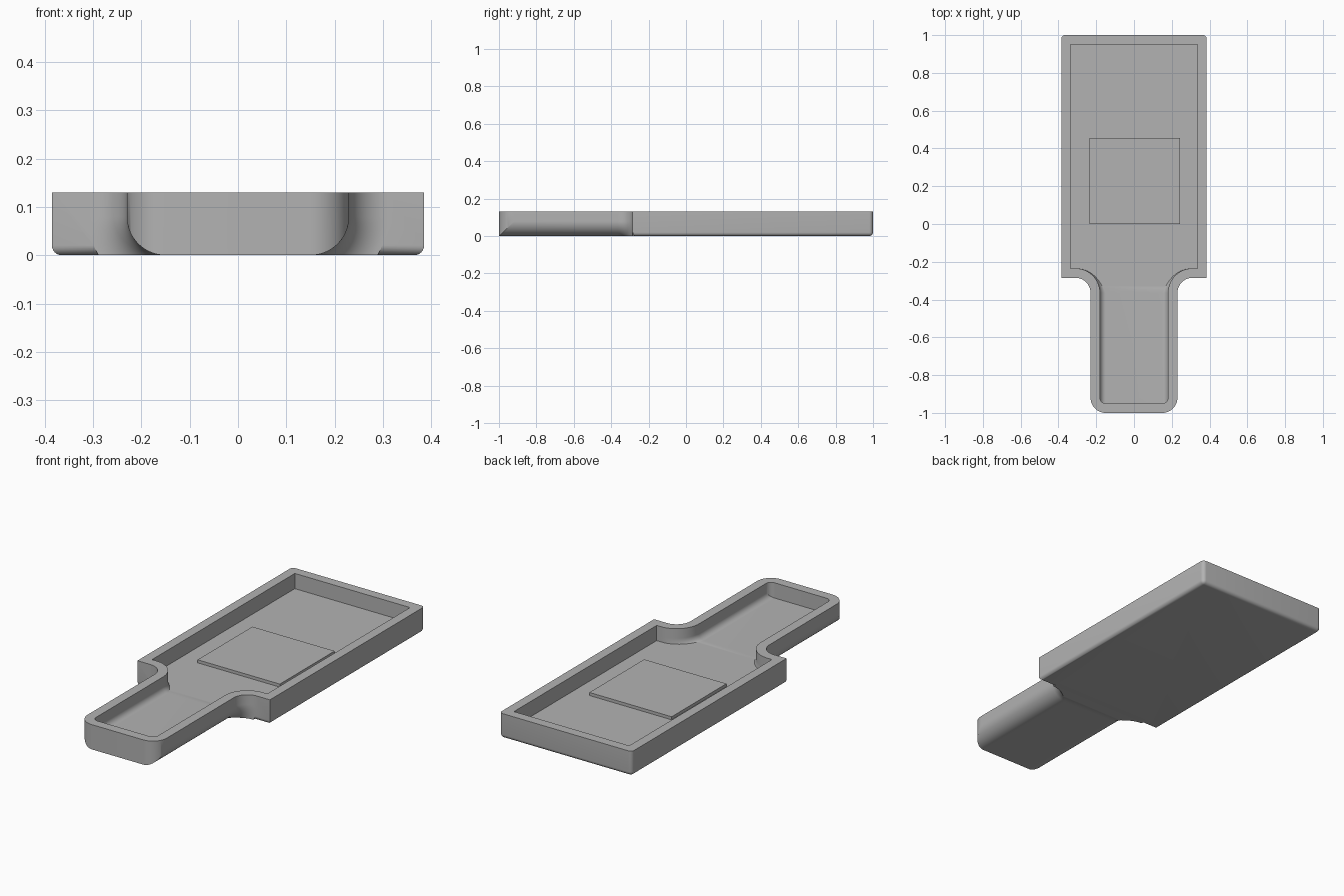
import bpy, bmesh, math

if "Cube" in bpy.data.objects:
    bpy.data.objects.remove(bpy.data.objects["Cube"], do_unlink=True)

TOP, WALL, ARC = 0.13, 0.05, 16
AXIS_X, AXIS_Z = 0.15, 0.08      # axis of the rounded lower edges of the handle

grey = bpy.data.materials.new("plain grey")
grey.use_nodes = True
colour = (0.45, 0.45, 0.45, 1)
grey.diffuse_color = colour
grey.node_tree.nodes["Principled BSDF"].inputs["Base Color"].default_value = colour


def finish(name, bm):
    bmesh.ops.recalc_face_normals(bm, faces=bm.faces)
    mesh = bpy.data.meshes.new(name)
    bm.to_mesh(mesh)
    bm.free()
    obj = bpy.data.objects.new(name, mesh)
    bpy.context.collection.objects.link(obj)
    mesh.materials.append(grey)
    return obj


def box(name, x0, x1, y0, y1, z0, z1, round_edges=0):
    bm = bmesh.new()
    bmesh.ops.create_cube(bm, size=1)
    for v in bm.verts:
        v.co = (x0 if v.co.x < 0 else x1, y0 if v.co.y < 0 else y1,
                z0 if v.co.z < 0 else z1)
    if round_edges:
        # Lower side and rear edges, and the two upright rear edges
        def rounded(e):
            a, b = (v.co for v in e.verts)
            low = a.z == b.z == z0 and not a.y == b.y == y0
            upright = a.z != b.z and a.y == y1
            return low or upright
        bmesh.ops.bevel(bm, geom=[e for e in bm.edges if rounded(e)],
                        offset=round_edges, segments=6, profile=0.5, affect='EDGES')
    return finish(name, bm)


def section(y, radius, limit, floor, top):
    """Cross-section: upright sides with rounded lower edges, cut at limit and floor."""
    start = math.acos(max(0, min(1, (limit - AXIS_X) / radius)))
    end = max(start, math.asin(min(1, (AXIS_Z - floor) / radius)))
    half = [(limit, top)]
    for i in range(ARC + 1):
        a = start + (end - start) * i / ARC
        half.append((AXIS_X + radius * math.cos(a), AXIS_Z - radius * math.sin(a)))
    return [(x, y, z) for x, z in half] + [(-x, y, z) for x, z in reversed(half)]


def handle(name, inset, floor, top):
    """Handle form: rounded front corners, straight run, flare into the tray."""
    r, flare = 0.08 - inset, 0.08 + inset
    front, back = -1 + inset, -0.285 + inset
    rings = []
    steps = [math.pi / 2 * i / ARC for i in range(ARC + 1)]
    for a in steps:
        rings.append(section(front + r * (1 - math.cos(a)), r,
                             AXIS_X + r * math.sin(a), floor, top))
    for a in steps:
        grow = r + flare * (1 - math.cos(a))
        rings.append(section(back - flare + flare * math.sin(a), grow,
                             AXIS_X + grow, floor, top))
    rings.append([(x, back + 0.06, z) for x, y, z in rings[-1]])
    bm = bmesh.new()
    loops = [[bm.verts.new(p) for p in ring] for ring in rings]
    n = len(loops[0])
    for a, b in zip(loops, loops[1:]):
        for i in range(n):
            j = (i + 1) % n
            bm.faces.new((a[i], a[j], b[j], b[i]))
    bm.faces.new(loops[0])
    bm.faces.new(loops[-1])
    bmesh.ops.remove_doubles(bm, verts=bm.verts, dist=1e-5)
    return finish(name, bm)


def combine(target, other, operation):
    mod = target.modifiers.new(operation.lower(), 'BOOLEAN')
    mod.operation, mod.object, mod.solver = operation, other, 'EXACT'
    bpy.context.view_layer.objects.active = target
    bpy.ops.object.modifier_apply(modifier=mod.name)
    bpy.data.objects.remove(other, do_unlink=True)


# Outer body: wide tray joined to the handle
tray = box("tray_body", -0.385, 0.385, -0.285, 1, 0, TOP, 0.02)
combine(tray, handle("handle_outer", 0, 0, TOP), 'UNION')

# Hollow with an even wall, open at the top
hollow = box("hollow", -0.335, 0.335, -0.235, 0.95, WALL, TOP + 0.1)
combine(hollow, handle("handle_hollow", WALL, WALL, TOP + 0.1), 'UNION')
combine(tray, hollow, 'DIFFERENCE')

bpy.ops.object.select_all(action='DESELECT')
tray.select_set(True)
bpy.context.view_layer.objects.active = tray
bpy.ops.object.shade_smooth_by_angle(angle=math.radians(30))

# Raised square pad on the tray floor
box("floor_pad", -0.235, 0.243, 0, 0.455, WALL - 0.01, WALL + 0.016)
